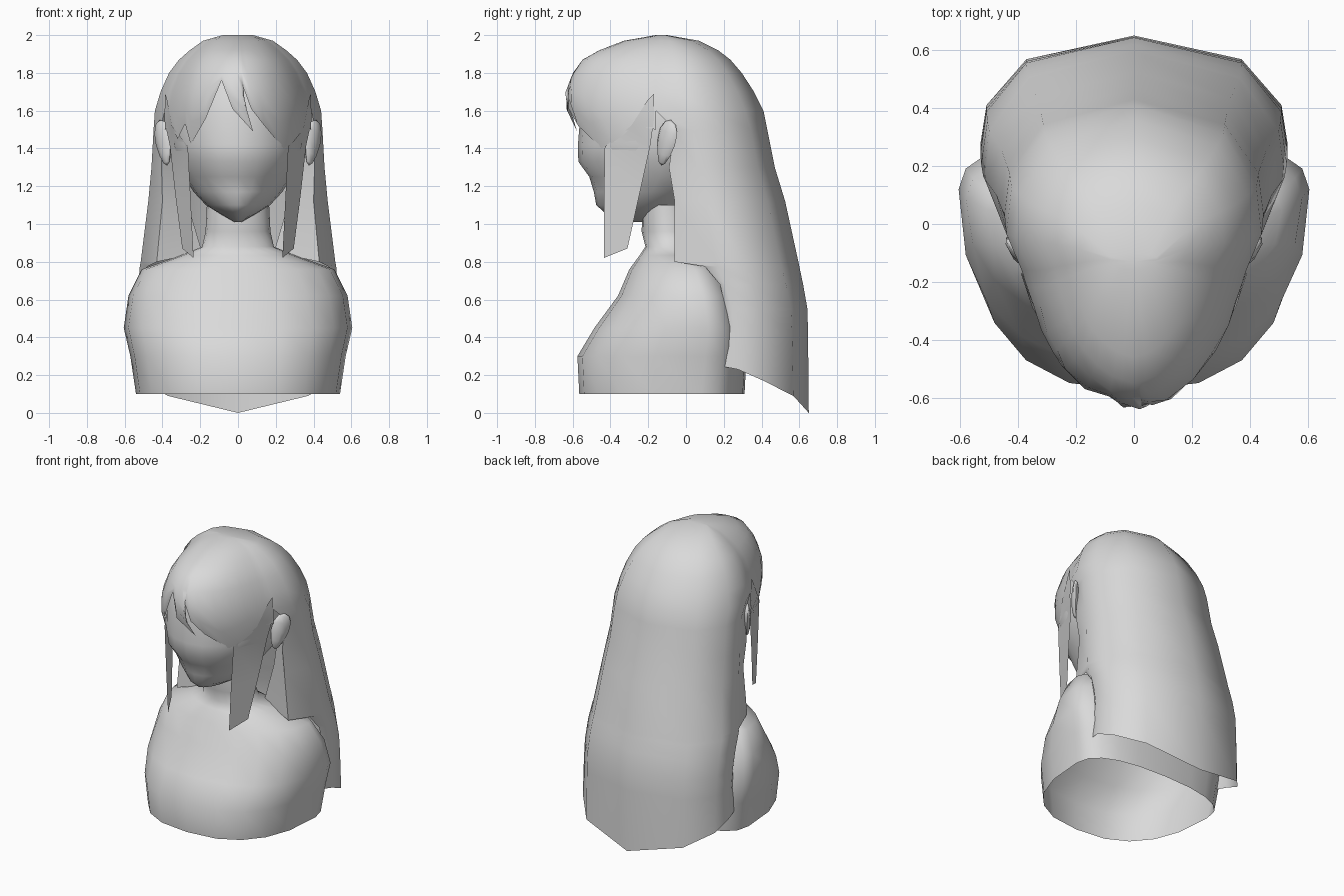
import bpy, bmesh, math
from mathutils import Matrix, Vector

cube = bpy.data.objects.get("Cube")
if cube:
    bpy.data.objects.remove(cube, do_unlink=True)

grey = bpy.data.materials.new("plain grey")
grey.use_nodes = True
grey.diffuse_color = (0.7, 0.7, 0.7, 1)
grey.node_tree.nodes["Principled BSDF"].inputs["Base Color"].default_value = (0.7, 0.7, 0.7, 1)


def finish(name, bm):
    """Turn a bmesh into a shaded, coloured object."""
    bmesh.ops.remove_doubles(bm, verts=bm.verts, dist=0.0005)
    bmesh.ops.recalc_face_normals(bm, faces=bm.faces)
    mesh = bpy.data.meshes.new(name)
    bm.to_mesh(mesh)
    bm.free()
    mesh.materials.append(grey)
    ob = bpy.data.objects.new(name, mesh)
    bpy.context.collection.objects.link(ob)
    bpy.ops.object.select_all(action='DESELECT')
    ob.select_set(True)
    bpy.context.view_layer.objects.active = ob
    bpy.ops.object.shade_smooth_by_angle(angle=math.radians(65))


def skin(bm, rows, closed=False, capped=False):
    """Skin a list of equally long point rows."""
    vs = [[bm.verts.new(p) for p in row] for row in rows]
    n = len(rows[0])
    for a, b in zip(vs, vs[1:]):
        for i in range(n if closed else n - 1):
            j = (i + 1) % n
            bm.faces.new((a[i], b[i], b[j], a[j]))
    if capped:
        bm.faces.new(vs[0])
        bm.faces.new(vs[-1])


def patch(name, rows, **options):
    bm = bmesh.new()
    skin(bm, rows, **options)
    finish(name, bm)


def interp(table, v):
    """Piecewise linear lookup in a list of (key, value)."""
    table = sorted(table)
    if v <= table[0][0]:
        return table[0][1]
    for (a, p), (b, q) in zip(table, table[1:]):
        if v <= b:
            return p + (q - p) * (v - a) / (b - a)
    return table[-1][1]


def ring(z, w, front, mid, back, power, n=20):
    """Superellipse ring with separate front and back depth."""
    pts = []
    for i in range(n):
        a = 2 * math.pi * i / n
        c, s = math.cos(a), math.sin(a)
        x = math.copysign(abs(c) ** (2 / power), c) * w
        d = abs(s) ** (2 / power)
        pts.append((x, mid + d * ((back - mid) if s > 0 else (front - mid)), z))
    return pts


# Shoulders, chest and neck, open underneath
patch("torso", [ring(*r) for r in (
    (1.10, .165, -.23, -.10, .04, 2), (0.96, .172, -.235, -.10, .05, 2),
    (0.88, .19, -.215, -.08, .08, 2), (0.835, .30, -.245, -.02, .13, 2.1),
    (0.76, .51, -.30, .05, .20, 2.2), (0.62, .58, -.36, .09, .28, 2.3),
    (0.45, .605, -.485, .12, .31, 2.4), (0.30, .57, -.575, .10, .32, 2.5),
    (0.10, .54, -.565, .08, .31, 2.5))], closed=True)

# Head with a pointed chin
patch("head", [ring(*r) for r in (
    (1.90, .20, -.40, -.13, .10, 2), (1.75, .32, -.53, -.13, .25, 2),
    (1.57, .36, -.56, -.13, .30, 2), (1.42, .355, -.572, -.13, .30, 2),
    (1.33, .33, -.57, -.13, .28, 2), (1.25, .285, -.512, -.14, .22, 2),
    (1.17, .235, -.488, -.18, .10, 1.9), (1.10, .17, -.475, -.22, .0, 1.7),
    (1.06, .105, -.43, -.22, -.05, 1.7), (1.01, .02, -.28, -.2, -.1, 2))],
    closed=True, capped=True)

# Hair rows: (z, half width, back y, side y, front edge x, front edge y)
HAIR = [(2.0, 0, -.13, -.13, 0, -.13), (2.0, .08, -.10, -.13, .07, -.13),
        (1.97, .185, .07, -.13, .163, -.13), (1.92, .255, .17, -.14, .224, -.14),
        (1.87, .312, .235, -.15, .275, -.15), (1.80, .365, .295, -.16, .321, -.16),
        (1.70, .41, .36, -.16, .361, -.16), (1.60, .44, .41, -.16, .387, -.16),
        (1.50, .447, .43, -.08, .41, -.06), (1.30, .458, .47, -.06, .405, -.09),
        (1.12, .475, .525, -.02, .40, -.06), (0.80, .515, .595, .03, .43, -.06),
        (0.775, .52, .60, .04, .48, .10), (0.68, .527, .62, .09, .50, .18),
        (0.55, .53, .643, .13, .505, .21), (0.42, .53, .646, .15, .505, .20)]
# Half cross-section: (share of width, share of depth, hem height)
HALF = [(1, .22, .23), (.96, .5, .17), (.7, .83, .09)]
rows = []
for z, w, b, e, ex, ey in HAIR:
    half = [(ex, ey, z)] + [(w * x, e + (b - e) * d, z) for x, d, _ in HALF]
    rows.append(half + [(0, b, z)] + [(-x, y, z) for x, y, z in reversed(half)])
hem = [(.505, .17, .25)] + [(.53 * x, .17 + .48 * d, z) for x, d, z in HALF]
rows.append(hem + [(0, .65, 0)] + [(-x, y, z) for x, y, z in reversed(hem)])
hair = bmesh.new()
skin(hair, rows)

# Fringe: the crown surface in front, with a lock-shaped lower edge
WIDTH = [(r[0], r[1]) for r in HAIR[1:8]]
MID = [(r[0], r[3]) for r in HAIR[1:8]]
FRONT = [(2.0, -.16), (1.97, -.33), (1.92, -.46), (1.87, -.55), (1.78, -.615),
         (1.70, -.645), (1.57, -.64), (1.40, -.55)]
DEPTH = [(0, 1), (.3, .92), (.55, .73), (.7, .5), (.81, .22), (.88, 0)]


def crown(xf, z):
    mid = interp(MID, z)
    y = mid + (interp(FRONT, z) - mid) * interp(DEPTH, abs(xf))
    return (interp(WIDTH, z) * xf, y, z)


# Columns of (x at the crown, x at the hem, hem height)
COLUMNS = [(-.3872, -.3872, 1.50), (-.37, -.37, 1.51), (-.35, -.355, 1.53),
           (-.32, -.32, 1.45), (-.29, -.28, 1.53), (-.25, -.25, 1.42),
           (-.18, -.17, 1.56), (-.10, -.10, 1.76), (-.06, -.03, 1.61),
           (-.01, .08, 1.49), (.025, .04, 1.60), (.03, .028, 1.73),
           (.06, .07, 1.61), (.11, .14, 1.52), (.20, .24, 1.40),
           (.27, .29, 1.43), (.32, .33, 1.48), (.35, .355, 1.53),
           (.37, .37, 1.51), (.3872, .3872, 1.50)]
rows = [[(0, -.13, 2.0)] * len(COLUMNS)]
for z in (2.0, 1.97, 1.92, 1.87, 1.80):
    rows.append([crown(a / .44, z) for a, b, h in COLUMNS])
for t in (1 / 3, 2 / 3, 1):
    rows.append([crown((a + (b - a) * t) / .44, 1.8 + (h - 1.8) * t) for a, b, h in COLUMNS])
skin(hair, rows)
finish("hair", hair)

for side, s in (("left", 1), ("right", -1)):
    def strip(name, inner, outer):
        """Flat lock between two edge lines."""
        patch(side + name, [[(s * x, y, z) for x, y, z in pair] for pair in zip(inner, outer)])

    # Long lock in front of the ear
    strip("_side_lock",
          [(.375, -.20, 1.66), (.35, -.29, 1.52), (.265, -.43, 1.41), (.25, -.435, 1.12), (.235, -.435, .82)],
          [(.385, -.17, 1.69), (.39, -.17, 1.55), (.36, -.19, 1.41), (.33, -.25, 1.14), (.295, -.31, .87)])
    # Hair tucked in from the front edge to the neck
    strip("_inner_hair",
          [(.30, .02, 1.50), (.29, .02, 1.30), (.27, .01, 1.12), (.19, .02, .85)],
          [(r[4], r[5], r[0]) for r in HAIR[8:12]])

    # Ear, leaning back and turned outward
    bm = bmesh.new()
    bmesh.ops.create_uvsphere(bm, u_segments=8, v_segments=6, radius=1)
    bmesh.ops.scale(bm, vec=Vector((.026, .06, .125)), verts=bm.verts)
    for v in bm.verts:
        v.co.y *= 1 + v.co.z * 2.5
    turn = Matrix.Rotation(math.radians(-38 * s), 4, 'Z') @ Matrix.Rotation(math.radians(-15), 4, 'X')
    bmesh.ops.transform(bm, matrix=Matrix.Translation((.395 * s, -.105, 1.43)) @ turn, verts=bm.verts)
    finish(side + "_ear", bm)
